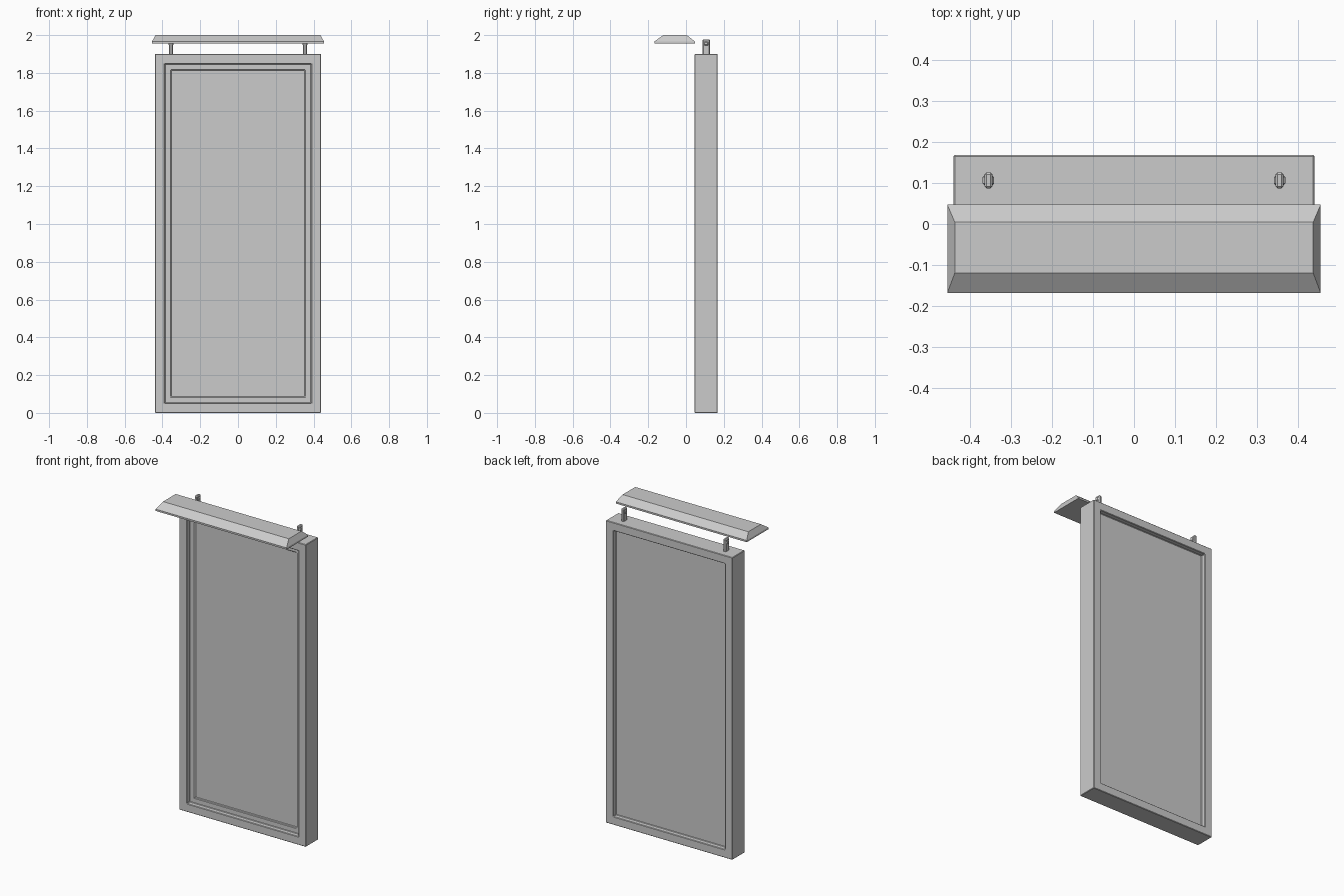
import bpy
import bmesh

cube = bpy.data.objects.get("Cube")
if cube:
    bpy.data.objects.remove(cube, do_unlink=True)

grey = bpy.data.materials.new("plain_grey")
grey.use_nodes = True
colour = (0.6, 0.6, 0.6, 1)
grey.diffuse_color = colour
grey.node_tree.nodes["Principled BSDF"].inputs["Base Color"].default_value = colour


def add_object(name, bm):
    bmesh.ops.recalc_face_normals(bm, faces=bm.faces)
    mesh = bpy.data.meshes.new(name)
    bm.to_mesh(mesh)
    bm.free()
    mesh.materials.append(grey)
    obj = bpy.data.objects.new(name, mesh)
    bpy.context.collection.objects.link(obj)
    return obj


def box(low, high):
    bm = bmesh.new()
    bmesh.ops.create_cube(bm, size=1)
    for v in bm.verts:
        v.co = [(a + b) / 2 + c * (b - a) for a, b, c in zip(low, high, v.co)]
    return bm


def recess(bm, face, border, depth):
    """Inset a face and sink its middle straight back."""
    bmesh.ops.inset_region(bm, faces=[face], thickness=border, use_even_offset=True)
    normal = face.normal.copy()
    middle = bmesh.ops.extrude_face_region(bm, geom=[face])["geom"]
    new_face = next(g for g in middle if isinstance(g, bmesh.types.BMFace))
    bmesh.ops.translate(bm, verts=new_face.verts, vec=-normal * depth)
    if face.is_valid:
        bm.faces.remove(face)
    new_face.normal_update()
    return new_face


def bevel(obj, width):
    mod = obj.modifiers.new("edge_bevel", "BEVEL")
    mod.width = width
    mod.segments = 1
    mod.limit_method = "ANGLE"


# Framed panel: stepped recess in front, single recess behind
bm = box((-0.44, 0.045, 0), (0.44, 0.168, 1.9))
bm.normal_update()
front = min(bm.faces, key=lambda f: f.calc_center_median().y)
back = max(bm.faces, key=lambda f: f.calc_center_median().y)
ledge = recess(bm, front, 0.052, 0.03)
recess(bm, ledge, 0.033, 0.01)
recess(bm, back, 0.052, 0.03)
bevel(add_object("framed_panel", bm), 0.003)

# Canopy: thin vertical lip under a tapered top
bm = box((-0.455, -0.168, 1.955), (0.455, 0.047, 1.966))
bm.normal_update()
top = max(bm.faces, key=lambda f: f.calc_center_median().z)
geom = bmesh.ops.extrude_face_region(bm, geom=[top])["geom"]
bm.faces.remove(top)
for v in [g for g in geom if isinstance(g, bmesh.types.BMVert)]:
    v.co.x *= 0.437 / 0.455
    v.co.y = 0.005 if v.co.y > 0 else -0.12
    v.co.z = 2.0
add_object("canopy", bm)

# Hanging posts, each with a cross pin
for side, x in (("right", -0.355), ("left", 0.355)):
    bm = box((x - 0.01, 0.087, 1.89), (x + 0.01, 0.126, 1.978))
    bevel(add_object(side + "_post", bm), 0.005)
    bm = box((x - 0.014, 0.095, 1.945), (x + 0.014, 0.118, 1.965))
    bevel(add_object(side + "_post_pin", bm), 0.004)
